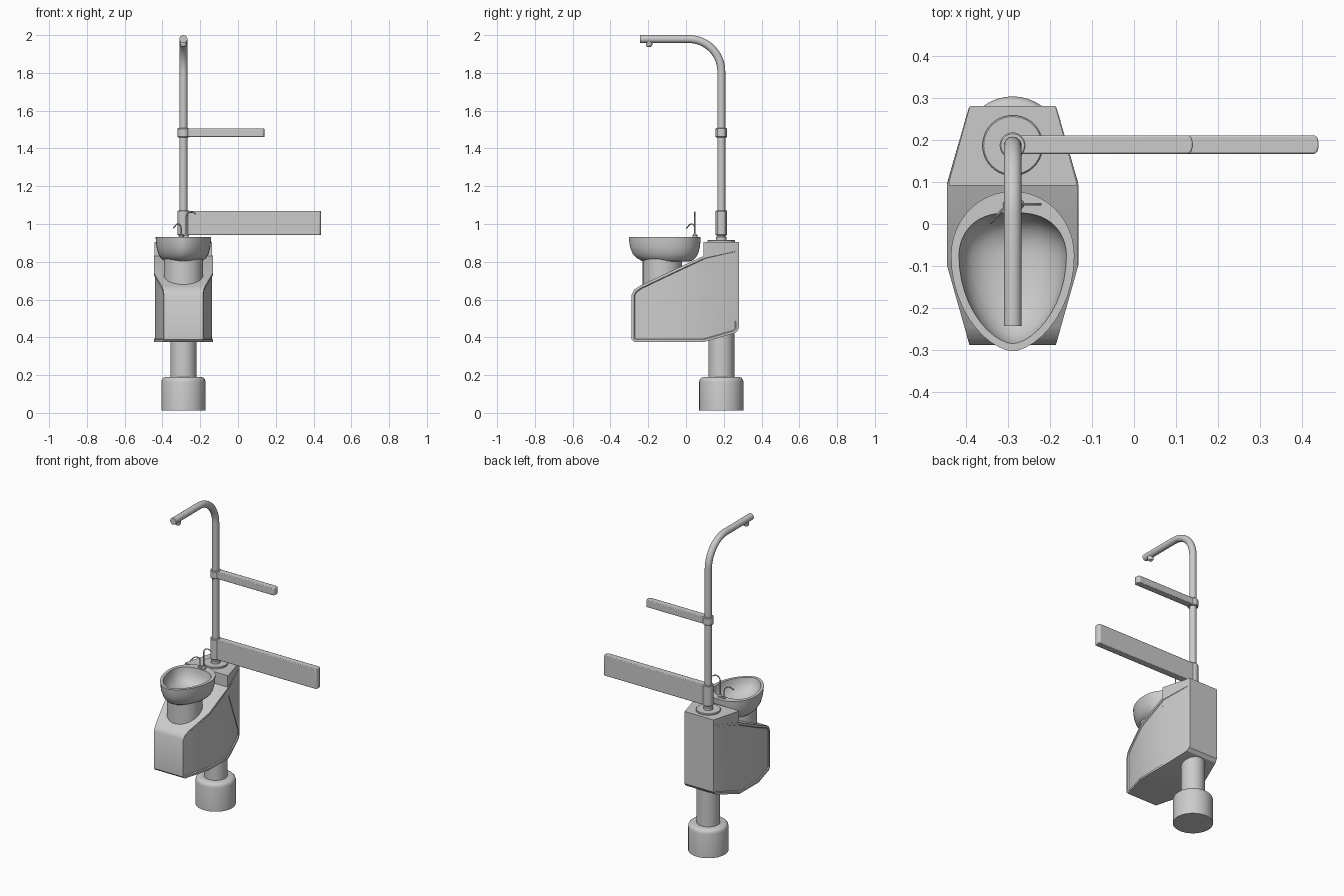
import bpy, bmesh, math
from mathutils import Vector

if "Cube" in bpy.data.objects:
    bpy.data.objects.remove(bpy.data.objects["Cube"])

CX, PY = -0.289, 0.187   # unit centre line and pole position


def finish(name, bm, angle=35, bevel=0, segs=2):
    bmesh.ops.recalc_face_normals(bm, faces=bm.faces)
    me = bpy.data.meshes.new(name)
    bm.to_mesh(me)
    bm.free()
    ob = bpy.data.objects.new(name, me)
    bpy.context.collection.objects.link(ob)
    if bevel:
        m = ob.modifiers.new("bevel", 'BEVEL')
        m.width, m.segments, m.limit_method = bevel, segs, 'ANGLE'
        m.angle_limit = math.radians(40)
    bpy.ops.object.select_all(action='DESELECT')
    bpy.context.view_layer.objects.active = ob
    ob.select_set(True)
    bpy.ops.object.shade_smooth_by_angle(angle=math.radians(angle))
    return ob


def loft(name, rings, **kw):
    """Skin a list of closed point rings and cap both ends."""
    bm = bmesh.new()
    vs = [[bm.verts.new(p) for p in r] for r in rings]
    n = len(rings[0])
    for a, b in zip(vs, vs[1:]):
        for i in range(n):
            j = (i + 1) % n
            bm.faces.new((a[i], a[j], b[j], b[i]))
    bm.faces.new(vs[0])
    bm.faces.new(vs[-1])
    return finish(name, bm, **kw)


def lathe(name, x, y, profile, n=40, **kw):
    return loft(name, [[(x + r * math.cos(2 * math.pi * i / n),
                         y + r * math.sin(2 * math.pi * i / n), z)
                        for i in range(n)] for r, z in profile], **kw)


def tube(name, pts, r, n=20):
    """Round tube along a path."""
    pts = [Vector(p) for p in pts]
    rings, ref = [], None
    for k, p in enumerate(pts):
        t = (pts[min(k + 1, len(pts) - 1)] - pts[max(k - 1, 0)]).normalized()
        ref = t.orthogonal() if ref is None else ref - t * ref.dot(t)
        ref.normalize()
        s = t.cross(ref)
        rings.append([p + r * (ref * math.cos(2 * math.pi * i / n) + s * math.sin(2 * math.pi * i / n))
                      for i in range(n)])
    return loft(name, rings)


def arc(c, r, a0, a1, n, u, v=(0, 0, 1)):
    c, u, v = Vector(c), Vector(u), Vector(v)
    return [c + r * (u * math.cos(a) + v * math.sin(a))
            for a in (math.radians(a0 + (a1 - a0) * k / n) for k in range(n + 1))]


def casing(name, stations, panels):
    """Box sections along y (y, z low, z high, half width), optional recessed side panels."""
    bm = bmesh.new()
    rows = [[bm.verts.new((CX + sx * w, y, z)) for sx, z in ((-1, lo), (1, lo), (1, hi), (-1, hi))]
            for y, lo, hi, w in stations]
    sides = {1: [], 3: []}
    for a, b in zip(rows, rows[1:]):
        for i in range(4):
            f = bm.faces.new((a[i], a[(i + 1) % 4], b[(i + 1) % 4], b[i]))
            if i in sides:
                sides[i].append(f)
    bm.faces.new(rows[0])
    bm.faces.new(rows[-1])
    bmesh.ops.recalc_face_normals(bm, faces=bm.faces)
    if panels:
        for fs in sides.values():
            bmesh.ops.inset_region(bm, faces=fs, thickness=0.013, depth=0, use_even_offset=True)
            bmesh.ops.inset_region(bm, faces=fs, thickness=0.004, depth=-0.006, use_even_offset=True)
    return finish(name, bm, angle=32)


# floor base and column
lathe("floor_base", CX, PY, [(0.117, 0.012), (0.117, 0.165), (0.114, 0.177), (0.106, 0.186), (0.094, 0.19)])
lathe("column", CX, PY, [(0.069, 0.18), (0.069, 0.43)])

# cabinet with recessed side panels, and the raised block behind the bowl
casing("cabinet", [(-0.288, 0.388, 0.625, 0.103), (-0.274, 0.375, 0.652, 0.107),
                   (-0.245, 0.375, 0.672, 0.115), (-0.1, 0.375, 0.741, 0.156),
                   (0.095, 0.375, 0.832, 0.156), (0.262, 0.423, 0.868, 0.109),
                   (0.278, 0.442, 0.87, 0.104)], True)
casing("pole_block", [(0.092, 0.78, 0.905, 0.152), (0.1, 0.78, 0.905, 0.152),
                      (0.281, 0.45, 0.905, 0.102)], False)
lathe("pole_plate", CX, PY, [(0.072, 0.9), (0.072, 0.912), (0.069, 0.915)])

# bowl pedestal
lathe("bowl_pedestal", CX, -0.125, [(0.104, 0.64), (0.104, 0.82)])


# egg-shaped bowl: outside, rim, inside
def egg(s, z, w, back, front, squash=1.0, n=44):
    out = []
    for i in range(n):
        c, q = math.cos(2 * math.pi * i / n), math.sin(2 * math.pi * i / n)
        e = squash if q > 0 else 1.2
        out.append((CX + s * w * math.copysign(abs(c) ** e, c),
                    -0.075 + s * (back if q > 0 else front) * q, z))
    return out


OUT, INN = (0.147, 0.153, 0.228), (0.128, 0.102, 0.21, 0.75)
loft("bowl", [egg(s, z, *OUT) for s, z in ((0.3, 0.8), (0.68, 0.803), (0.82, 0.82), (0.91, 0.843),
                                           (0.965, 0.875), (0.99, 0.905), (1, 0.93))]
     + [egg(s, z, *INN) for s, z in ((1, 0.93), (0.97, 0.905), (0.9, 0.88), (0.76, 0.855),
                                     (0.55, 0.838), (0.3, 0.828), (0.08, 0.825))])

# faucet: mounting, tall rinse spout and small cup filler
lathe("faucet_mount", CX + 0.014, 0.047, [(0.013, 0.925), (0.013, 0.94), (0.008, 0.947)], n=16)
lathe("filler_mount", CX - 0.012, 0.047, [(0.011, 0.925), (0.011, 0.937), (0.007, 0.942)], n=16)
tube("rinse_spout", [(CX + 0.014, 0.047, 0.93)]
     + arc((CX + 0.042, 0.047, 1.035), 0.028, 180, 60, 10, (1, 0, 0))
     + [(-0.222, 0.047, 1.053)], 0.0035, 10)
d = Vector((-0.68, -0.73, 0))
tube("cup_filler", [(CX - 0.012, 0.047, 0.93)]
     + arc(Vector((CX - 0.012, 0.047, 0.975)) + d * 0.025, 0.025, 180, 50, 10, d)
     + [Vector((CX - 0.012, 0.047, 0.978)) + d * 0.06], 0.0035, 10)

# main pole with forward bend and hanging knob
tube("pole", [(CX, PY, 0.9)] + arc((CX, PY - 0.172, 1.807), 0.172, 0, 90, 16, (0, 1, 0))
     + [(CX, -0.243, 1.979)], 0.021, 24)
lathe("lamp_knob", CX, -0.195, [(0.006, 1.936), (0.013, 1.94), (0.017, 1.949), (0.017, 1.966)], n=20)

# two swing arms with collars
for name, z0, z1, x1 in (("upper_arm", 1.46, 1.505, 0.14), ("lower_arm", 0.942, 1.07, 0.44)):
    lathe(name + "_collar", CX, PY, [(0.028, z0 - 0.002), (0.031, z0 + 0.002),
                                     (0.031, z1 - 0.002), (0.028, z1 + 0.002)], n=32)
    c, h = 0.009, 0.022
    plan = [(CX, -h), (x1 - c, -h), (x1 - c * 0.3, -h + c * 0.7), (x1, -h + 2 * c),
            (x1, h - 2 * c), (x1 - c * 0.3, h - c * 0.7), (x1 - c, h), (CX, h)]
    loft(name, [[(x, PY + y + 0.002, z) for x, y in plan] for z in (z0, z1)], bevel=0.004)

# collar below the lower arm
lathe("pole_stop", CX, PY, [(0.028, 0.912), (0.028, 0.93), (0.024, 0.935)], n=32)
